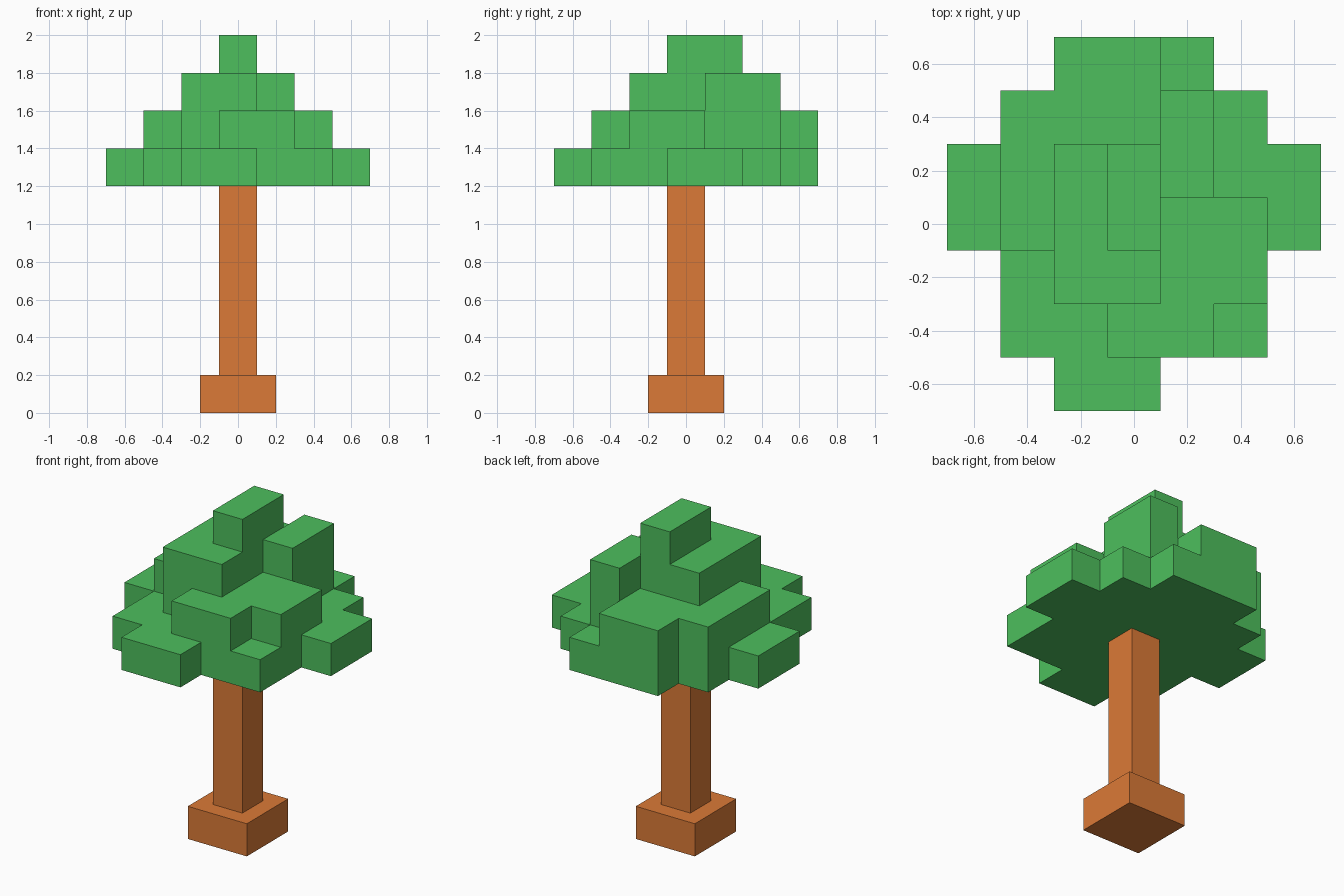
import bpy, bmesh
from mathutils import Vector

if "Cube" in bpy.data.objects:
    bpy.data.objects.remove(bpy.data.objects["Cube"])

U = 0.2  # size of one block


def material(name, rgb):
    m = bpy.data.materials.new(name)
    m.diffuse_color = (*rgb, 1)
    m.use_nodes = True
    m.node_tree.nodes["Principled BSDF"].inputs["Base Color"].default_value = m.diffuse_color
    return m


def add_object(name, bm, mat):
    mesh = bpy.data.meshes.new(name)
    bm.to_mesh(mesh)
    bm.free()
    mesh.materials.append(mat)
    bpy.context.collection.objects.link(bpy.data.objects.new(name, mesh))


def box(name, width, z0, z1, mat):
    bm = bmesh.new()
    bmesh.ops.create_cube(bm, size=1)
    bmesh.ops.scale(bm, vec=(width, width, z1 - z0), verts=bm.verts)
    bmesh.ops.translate(bm, vec=(0, 0, (z0 + z1) / 2), verts=bm.verts)
    add_object(name, bm, mat)


bark = material("bark", (0.71, 0.195, 0.038))
leaf = material("leaf", (0.075, 0.52, 0.11))

# Trunk and its foot
box("trunk_base", 0.4, 0.0, 0.2, bark)
box("trunk", 0.2, 0.2, 1.2, bark)

# Leaf crown: block heights seen from above, back row first
HEIGHTS = ["0022100",
           "0222310",
           "1234311",
           "1234221",
           "0133220",
           "0112210",
           "0011000"]
cells = {(i, 6 - r, k)
         for r, row in enumerate(HEIGHTS)
         for i, h in enumerate(row)
         for k in range(int(h))}

# Outer faces of the filled blocks, joined into flat panels
bm = bmesh.new()
for c in cells:
    centre = Vector(((c[0] - 3) * U, (c[1] - 3) * U, 1.3 + c[2] * U))
    for axis in range(3):
        for sign in (-1, 1):
            n = [0, 0, 0]
            n[axis] = sign
            if tuple(a + b for a, b in zip(c, n)) in cells:
                continue
            n = Vector(n)
            u = Vector([float(a == (axis + 1) % 3) for a in range(3)])
            v = n.cross(u)
            bm.faces.new([bm.verts.new(centre + (n + u * p + v * q) * U / 2)
                          for p, q in ((-1, -1), (1, -1), (1, 1), (-1, 1))])
bmesh.ops.remove_doubles(bm, verts=bm.verts, dist=0.001)
bmesh.ops.dissolve_limit(bm, angle_limit=0.02, verts=bm.verts, edges=bm.edges)
add_object("leaf_crown", bm, leaf)
